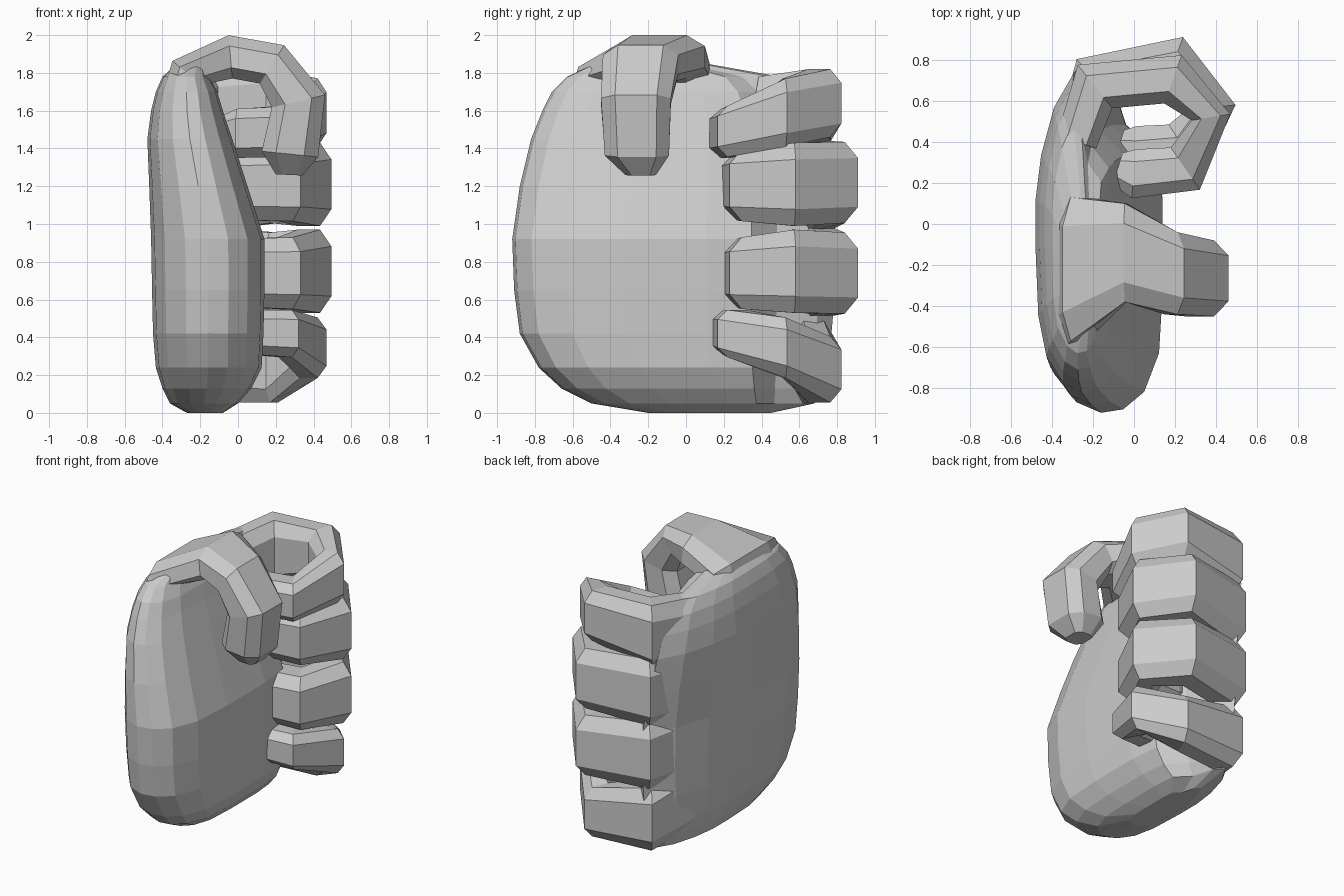
import bpy, bmesh, math
from mathutils import Vector

if "Cube" in bpy.data.objects:
    bpy.data.objects.remove(bpy.data.objects["Cube"])

grey = bpy.data.materials.new("light grey")
grey.diffuse_color = (0.6, 0.6, 0.6, 1)
grey.use_nodes = True
grey.node_tree.nodes["Principled BSDF"].inputs["Base Color"].default_value = grey.diffuse_color


def loft(name, rings):
    """Skin a list of equal-length closed rings and cap both ends."""
    bm = bmesh.new()
    vs = [[bm.verts.new(p) for p in r] for r in rings]
    n = len(vs[0])
    for a, b in zip(vs, vs[1:]):
        for i in range(n):
            j = (i + 1) % n
            bm.faces.new((a[i], a[j], b[j], b[i]))
    bm.faces.new(vs[0])
    bm.faces.new(vs[-1])
    bmesh.ops.recalc_face_normals(bm, faces=bm.faces)
    me = bpy.data.meshes.new(name)
    bm.to_mesh(me)
    bm.free()
    me.materials.append(grey)
    ob = bpy.data.objects.new(name, me)
    bpy.context.collection.objects.link(ob)
    return ob


def tube(name, path, side, plane):
    """Eight-sided digit. path rows: x, y, z, half width along side, half thickness."""
    pts = [Vector(p[:3]) for p in path]
    rings = []
    for i, p in enumerate(path):
        ds = []
        if i > 0:
            ds.append((pts[i] - pts[i - 1]) * plane)
        if i < len(path) - 1:
            ds.append((pts[i + 1] - pts[i]) * plane)
        t = sum((d.normalized() for d in ds), Vector()).normalized()
        nrm = t.cross(side).normalized()
        ring = []
        for s, h in ((1, .5), (.6, 1), (-.6, 1), (-1, .5),
                     (-1, -.5), (-.6, -1), (.6, -1), (1, -.5)):
            ring.append(pts[i] + side * (s * p[3]) + nrm * (h * p[4]))
        rings.append(ring)
    return loft(name, rings)


# palm: one outline (thickness u, length v) fitted to bounds at each height
outline = [(1, .35), (.97, .17), (.85, .06), (.68, .01), (.5, 0), (.3, .03),
           (.12, .11), (.03, .24), (0, .45), (0, .6), (.06, .74), (.2, .89),
           (.42, 1), (.58, .95), (.7, .82), (.96, .74), (1, .6)]
levels = [  # z, xmin, xmax, ymin, ymax
    (0, -.27, -.08, -.2, .45), (.05, -.36, -.0, -.5, .68),
    (.13, -.4, .07, -.66, .72), (.24, -.435, .125, -.78, .75),
    (.42, -.45, .135, -.88, .77), (.65, -.455, .14, -.91, .79),
    (.92, -.46, .14, -.92, .79), (1.2, -.47, .05, -.88, .78),
    (1.45, -.48, -.03, -.82, .74), (1.6, -.46, -.08, -.76, .68),
    (1.7, -.435, -.11, -.71, .62), (1.78, -.4, -.15, -.63, .5),
    (1.85, -.32, -.17, -.48, .1)]
palm = loft("hand", [[(x0 + u * (x1 - x0), y0 + v * (y1 - y0), z) for u, v in outline]
                     for z, x0, x1, y0, y1 in levels])
digits = []

# fingers: curled around the z axis; (z, half width) at each joint, outward shift, extra thickness
fingers = {
    "index_finger": ([(1.54, .24), (1.59, .225), (1.64, .18), (1.59, .18),
                      (1.49, .135), (1.48, .13), (1.48, .09)], 0, 0),
    "middle_finger": ([(1.18, .25), (1.2, .24), (1.22, .215), (1.21, .22),
                       (1.205, .19), (1.2, .18), (1.2, .13)], .08, .025),
    "ring_finger": ([(.76, .25), (.75, .24), (.74, .215), (.75, .22),
                     (.74, .19), (.74, .18), (.74, .13)], .08, .025),
    "little_finger": ([(.36, .24), (.28, .225), (.23, .175), (.345, .16),
                       (.42, .125), (.43, .115), (.43, .08)], 0, 0),
}
curl = [(-.28, .4, .1), (-.19, .67, .135), (.19, .705, .125), (.375, .52, .095),
        (.25, .27, .125), (.0, .245, .12), (-.08, .27, .08)]
weights = [.2, .4, .8, .6, 1.1, 1.1, 1.1]
for name, (joints, dy, dt) in fingers.items():
    path = [(x, y + dy * k, z, w, t + dt * (k > .5))
            for k, (x, y, t), (z, w) in zip(weights, curl, joints)]
    digits.append(tube(name, path, Vector((0, 0, 1)), Vector((1, 1, 0))))

# thumb: wide at the palm, arching over and bending down
digits.append(tube("thumb", [
    (-.3, -.22, 1.6, .42, .12), (-.27, -.22, 1.8, .35, .1),
    (-.04, -.14, 1.885, .24, .115), (.18, -.24, 1.845, .2, .12),
    (.32, -.265, 1.65, .185, .145), (.275, -.26, 1.37, .17, .15),
    (.27, -.24, 1.26, .08, .07)], Vector((0, 1, 0)), Vector((1, 0, 1))))

# merge the digits into the palm as one skin
bpy.context.view_layer.objects.active = palm
for d in digits:
    m = palm.modifiers.new("join_" + d.name, 'BOOLEAN')
    m.operation = 'UNION'
    m.solver = 'EXACT'
    m.use_self = True
    m.object = d
    bpy.ops.object.modifier_apply(modifier=m.name)
    bpy.data.objects.remove(d)
